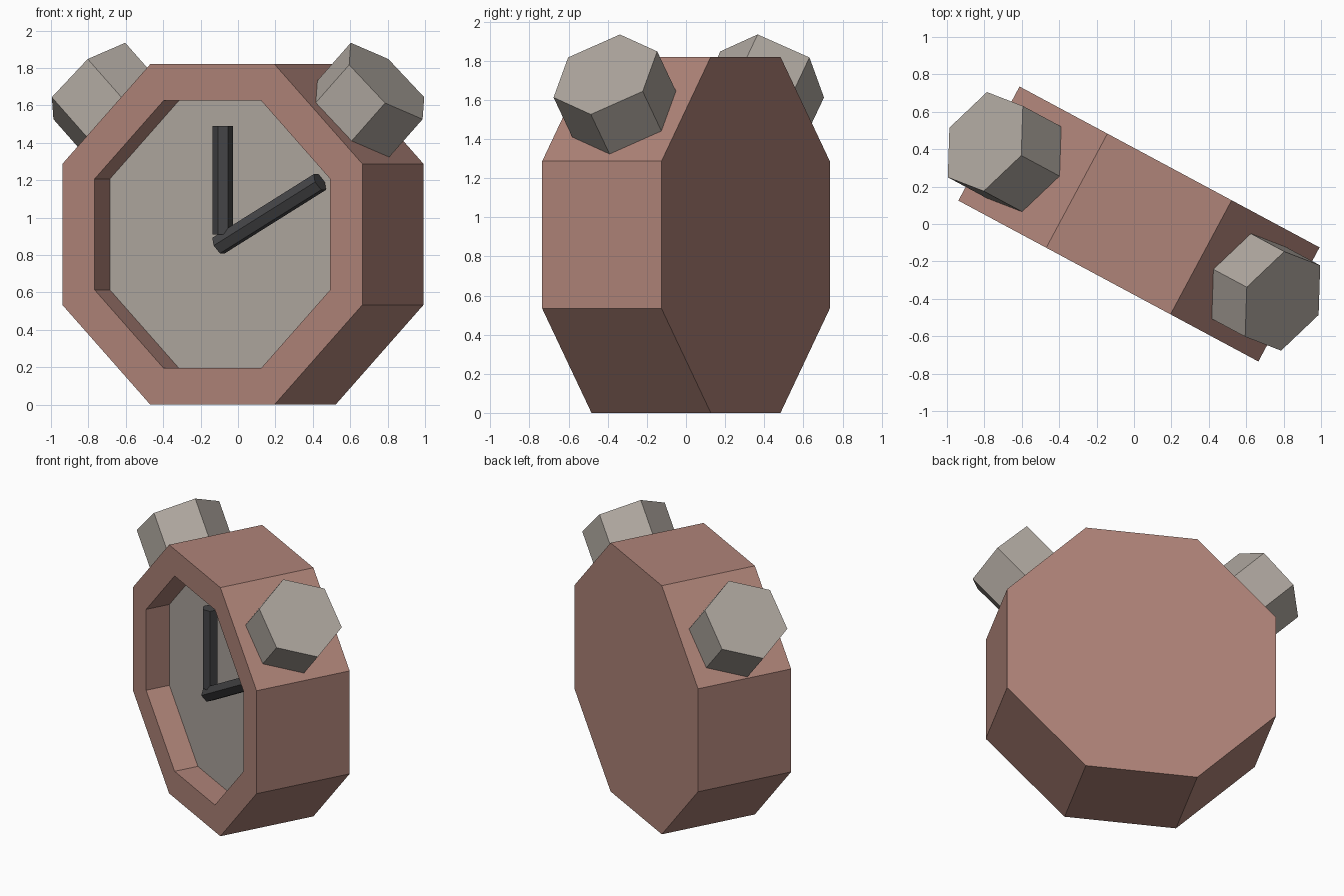
import bpy, math
from mathutils import Matrix, Vector

if "Cube" in bpy.data.objects:
    bpy.data.objects.remove(bpy.data.objects["Cube"])

# Clock frame: x across the dial, y towards the back, origin at the case centre
FRAME = Matrix.Translation((0.0265, 0, 0.91)) @ Matrix.Rotation(math.radians(-28.2), 4, 'Z')


def material(name, rgb):
    m = bpy.data.materials.new(name)
    m.diffuse_color = (*rgb, 1)
    m.use_nodes = True
    m.node_tree.nodes["Principled BSDF"].inputs["Base Color"].default_value = m.diffuse_color
    return m


RED = material("dusty_red", (0.43, 0.23, 0.19))
GREY = material("warm_grey", (0.43, 0.39, 0.35))
DARK = material("charcoal", (0.06, 0.06, 0.063))


def lofted(name, rings, mats):
    """Join equal-sized rings with quads and cap both ends; last cap uses the last material."""
    n = len(rings[0])
    verts = [v for r in rings for v in r]
    faces = [tuple(reversed(range(n)))]
    for k in range(len(rings) - 1):
        a, b = k * n, (k + 1) * n
        faces += [(a + i, a + (i + 1) % n, b + (i + 1) % n, b + i) for i in range(n)]
    faces.append(tuple(range(len(verts) - n, len(verts))))
    mesh = bpy.data.meshes.new(name)
    mesh.from_pydata(verts, [], faces)
    for m in mats:
        mesh.materials.append(m)
    mesh.polygons[-1].material_index = len(mats) - 1
    mesh.update()
    ob = bpy.data.objects.new(name, mesh)
    ob.matrix_world = FRAME
    bpy.context.collection.objects.link(ob)
    return ob


def ring(centre, axis, u, radius, sides, phase=0.0):
    axis, u = Vector(axis).normalized(), Vector(u).normalized()
    w = axis.cross(u)
    pts = []
    for i in range(sides):
        t = phase + 2 * math.pi * i / sides
        pts.append(Vector(centre) + radius * (math.cos(t) * u + math.sin(t) * w))
    return pts


def prism(name, start, end, u, radius, mat, phase=0.0):
    axis = Vector(end) - Vector(start)
    return lofted(name, [ring(p, axis, u, radius, 6, phase) for p in (start, end)], [mat])


# Octagonal case with a recessed dial
profile = [(0.91, 0.346), (0.91, -0.346), (0.715, -0.346), (0.715, -0.173)]
lofted("clock_case",
       [ring((0, y, 0), (0, -1, 0), (1, 0, 0), a / math.cos(math.pi / 8), 8, math.pi / 8)
        for a, y in profile], [RED, GREY])

# Hexagonal hands lying on the dial, one ridge facing forward
HAND_Y = -0.23
prism("upright_hand", (0, HAND_Y, 0), (0, HAND_Y, 0.58), (0, -1, 0), 0.055, DARK)
prism("slanted_hand", (-0.025, HAND_Y, -0.06), (0.59, HAND_Y, 0.28), (0, -1, 0), 0.055, DARK)

# Hexagonal bells, sunk into the two upper slanted sides
for name, side, x in (("right_bell", 1, 0.872), ("left_bell", -1, -0.932)):
    top = Vector((x, 0, 0.82))
    axis = Vector((side, 0, 1)).normalized()
    prism(name, top - axis * 0.42, top, (-side, 0, 1), 0.29, GREY, math.radians(5))
